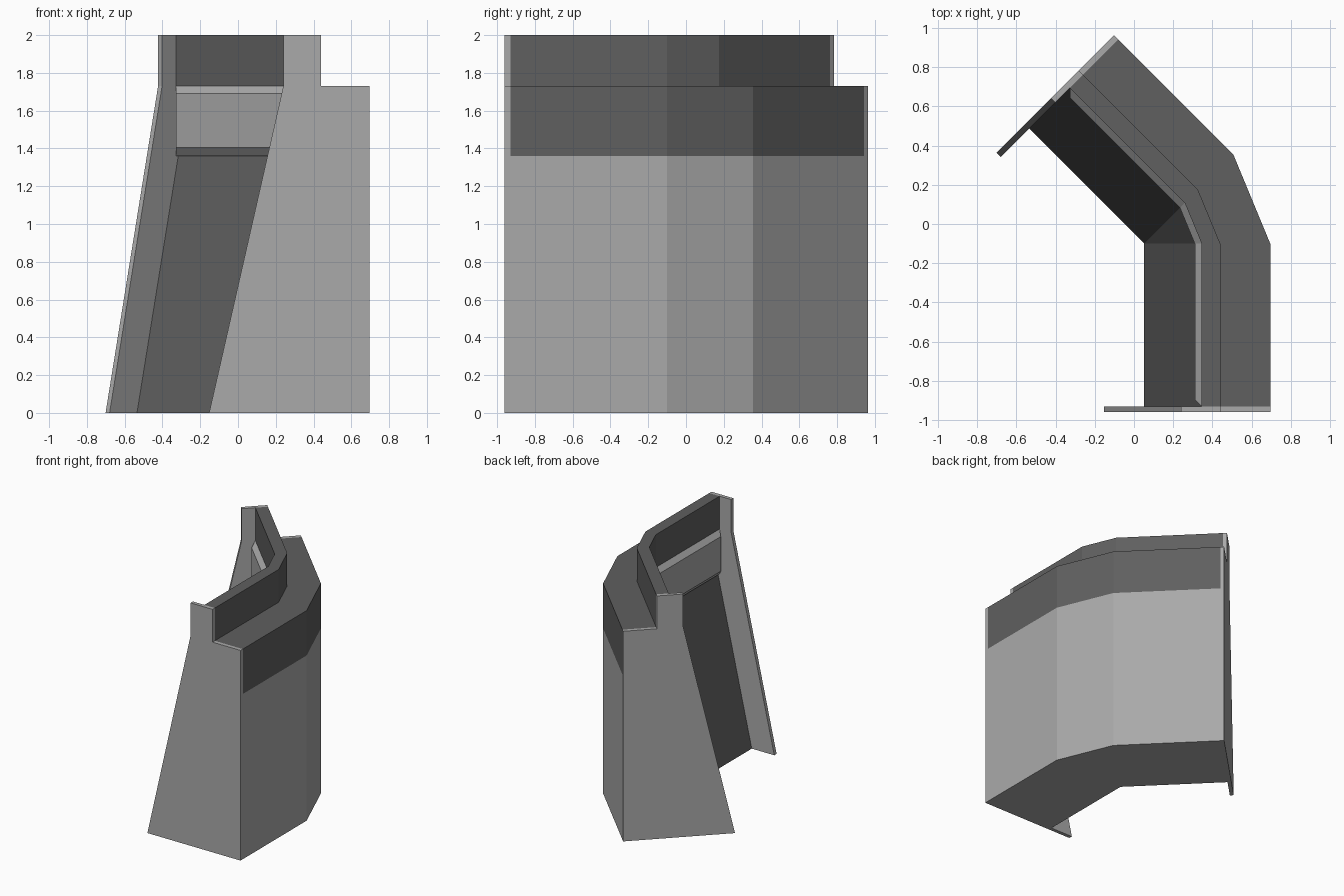
import bpy, bmesh
from math import sin, cos, radians

cube = bpy.data.objects.get("Cube")
if cube:
    bpy.data.objects.remove(cube, do_unlink=True)

PIVOT = (0.052, -0.10)      # centre of the bend
BEND = radians(45)
OUT = 0.643                 # radius of the outer face
ARM, WALL = 0.86, 0.83      # arm length with and without the end plate


def material(name, value):
    m = bpy.data.materials.new(name)
    m.use_nodes = True
    colour = (value, value, value, 1)
    m.diffuse_color = colour
    bsdf = m.node_tree.nodes["Principled BSDF"]
    bsdf.inputs["Base Color"].default_value = colour
    bsdf.inputs["Roughness"].default_value = 0.8
    return m


MATS = [material("light grey", 0.40), material("dark grey", 0.115)]


def front_arm(r, z, length):
    return (PIVOT[0] + r, PIVOT[1] - length, z)


def back_arm(r, z, length):
    c, s = cos(BEND), sin(BEND)
    return (PIVOT[0] + r * c - length * s, PIVOT[1] + r * s + length * c, z)


def loft(name, rings, colours):
    """Skin closed rings; colours holds one material index per profile side."""
    bm = bmesh.new()
    rows = [[bm.verts.new(p) for p in ring] for ring in rings]
    n = len(rows[0])
    for a, b in zip(rows, rows[1:]):
        for i in range(n):
            j = (i + 1) % n
            bm.faces.new((a[i], a[j], b[j], b[i])).material_index = colours[i]
    bm.faces.new(rows[0])
    bm.faces.new(rows[-1])
    bmesh.ops.remove_doubles(bm, verts=bm.verts, dist=0.0005)
    bmesh.ops.recalc_face_normals(bm, faces=bm.faces)
    mesh = bpy.data.meshes.new(name)
    bm.to_mesh(mesh)
    bm.free()
    for m in MATS:
        mesh.materials.append(m)
    bpy.context.collection.objects.link(bpy.data.objects.new(name, mesh))


def bent(profile, length):
    """Rings along front arm, bend and back arm."""
    return [[front_arm(r, z, length(r)) for r, z in profile],
            [front_arm(r, z, 0) for r, z in profile],
            [back_arm(r, z, 0) for r, z in profile],
            [back_arm(r, z, length(r)) for r, z in profile]]


# Wall: stepped parapet, dark upper band, sloping inner face
wall = [(OUT, 0), (OUT, 1.36), (OUT, 1.73), (0.388, 1.73), (0.388, 2),
        (0.293, 2), (0.293, 1.36), (0.309, 1.36), (0, 0)]
loft("bent_wall", bent(wall, lambda r: WALL), [0, 1, 1, 1, 1, 1, 1, 1, 0])

# Chamfered rail on the inner face, with tapered ends
rail = [(0.293, 1.73), (0.258, 1.69), (0.258, 1.405), (0.293, 1.36)]
loft("inner_rail", bent(rail, lambda r: WALL - (0.293 - r)), [0] * 4)

# End plates
plate = [(OUT, 0), (OUT, 1.73), (0.388, 1.73), (0.388, 2),
         (0.188, 2), (0.188, 1.73), (-0.205, 0)]
for name, arm in (("front_end_plate", front_arm), ("back_end_plate", back_arm)):
    loft(name, [[arm(r, z, d) for r, z in plate] for d in (WALL, ARM)],
         [0] * len(plate))
